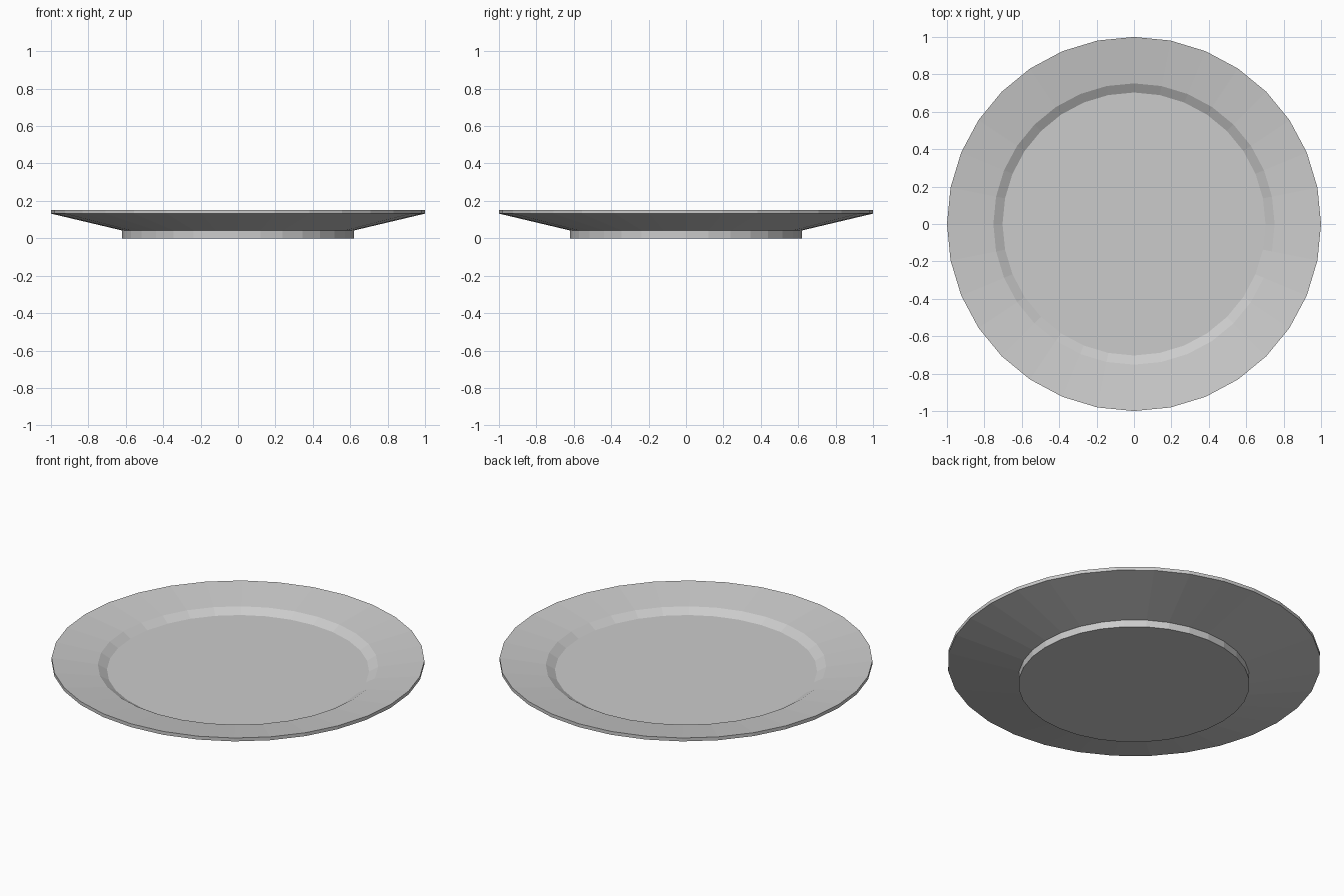
import bpy, bmesh
from math import cos, sin, tau

if "Cube" in bpy.data.objects:
    bpy.data.objects.remove(bpy.data.objects["Cube"])

SIDES = 32

# Plate profile (radius, height): foot, flared underside, rim, well
profile = [(0.62, 0.0), (0.62, 0.042), (1.0, 0.132), (1.0, 0.152),
           (0.752, 0.115), (0.703, 0.086)]

bm = bmesh.new()
rings = [[bm.verts.new((r * cos(tau * i / SIDES), r * sin(tau * i / SIDES), z))
          for i in range(SIDES)] for r, z in profile]

# Walls between neighbouring rings
for low, high in zip(rings, rings[1:]):
    for i in range(SIDES):
        j = (i + 1) % SIDES
        bm.faces.new((low[i], low[j], high[j], high[i]))

# Flat base and flat well floor
bm.faces.new(rings[0][::-1])
bm.faces.new(rings[-1])
bmesh.ops.recalc_face_normals(bm, faces=bm.faces[:])

mesh = bpy.data.meshes.new("plate")
bm.to_mesh(mesh)
bm.free()
plate = bpy.data.objects.new("plate", mesh)
bpy.context.collection.objects.link(plate)
